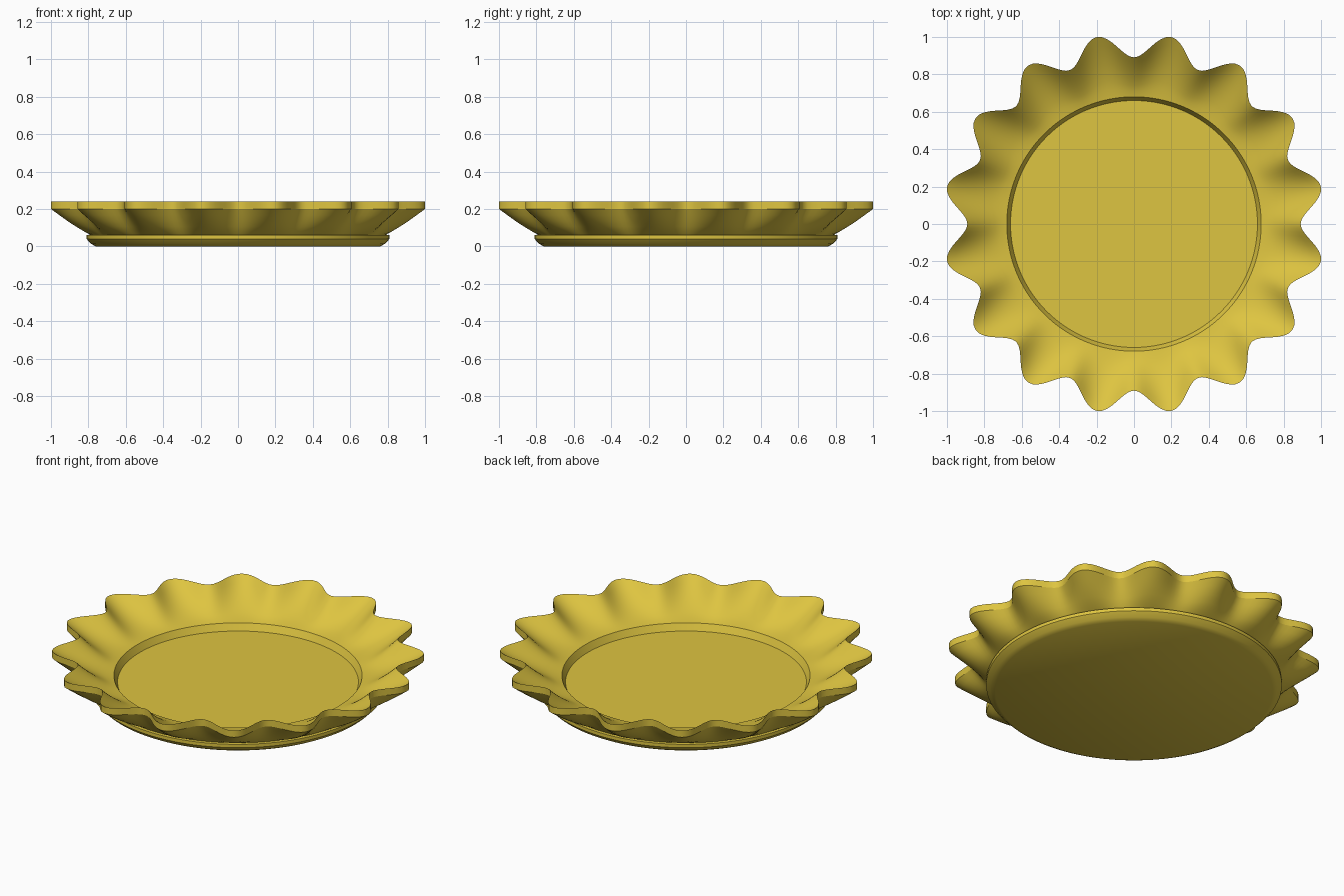
import bpy, bmesh, math

if "Cube" in bpy.data.objects:
    bpy.data.objects.remove(bpy.data.objects["Cube"])

LOBES, SEG = 16, 256

mat = bpy.data.materials.new("golden yellow")
mat.diffuse_color = (0.73, 0.555, 0.052, 1)
mat.use_nodes = True
mat.node_tree.nodes["Principled BSDF"].inputs["Base Color"].default_value = mat.diffuse_color


def lobe(a):
    # scalloped rim: valleys on the axes, tips halfway between
    return 0.955 - 0.064 * math.cos(LOBES * a)


# Each ring: (base radius, blend towards the scalloped rim, height)
rings = [(0.76, 0, 0), (0.785, 0, 0.014), (0.81, 0, 0.04), (0.81, 0, 0.06)]
# outside of the flared wall
for i in range(6):
    s = i / 5
    rings.append((0.79, s, 0.06 + 0.14 * s ** 1.2))
# inside of the flared wall, from the rim down to the well
for i in range(8):
    s = 1 - i / 7
    rings.append((0.68, s, 0.10 + 0.14 * s ** 1.5))
# step down to the floor
rings.append((0.66, 0, 0.06))

bm = bmesh.new()
loops = []
for r, s, z in rings:
    loop = []
    for k in range(SEG):
        a = 2 * math.pi * k / SEG
        rad = r + (lobe(a) - r) * s
        loop.append(bm.verts.new((rad * math.cos(a), rad * math.sin(a), z)))
    loops.append(loop)
for lo, hi in zip(loops, loops[1:]):
    for k in range(SEG):
        n = (k + 1) % SEG
        bm.faces.new((lo[k], lo[n], hi[n], hi[k]))
# underside and floor
bm.faces.new(loops[0][::-1])
bm.faces.new(loops[-1])
bmesh.ops.recalc_face_normals(bm, faces=bm.faces)

me = bpy.data.meshes.new("scalloped_dish")
bm.to_mesh(me)
bm.free()
me.materials.append(mat)
dish = bpy.data.objects.new("scalloped_dish", me)
bpy.context.collection.objects.link(dish)
bpy.context.view_layer.objects.active = dish
dish.select_set(True)
bpy.ops.object.shade_smooth_by_angle(angle=math.radians(30))
